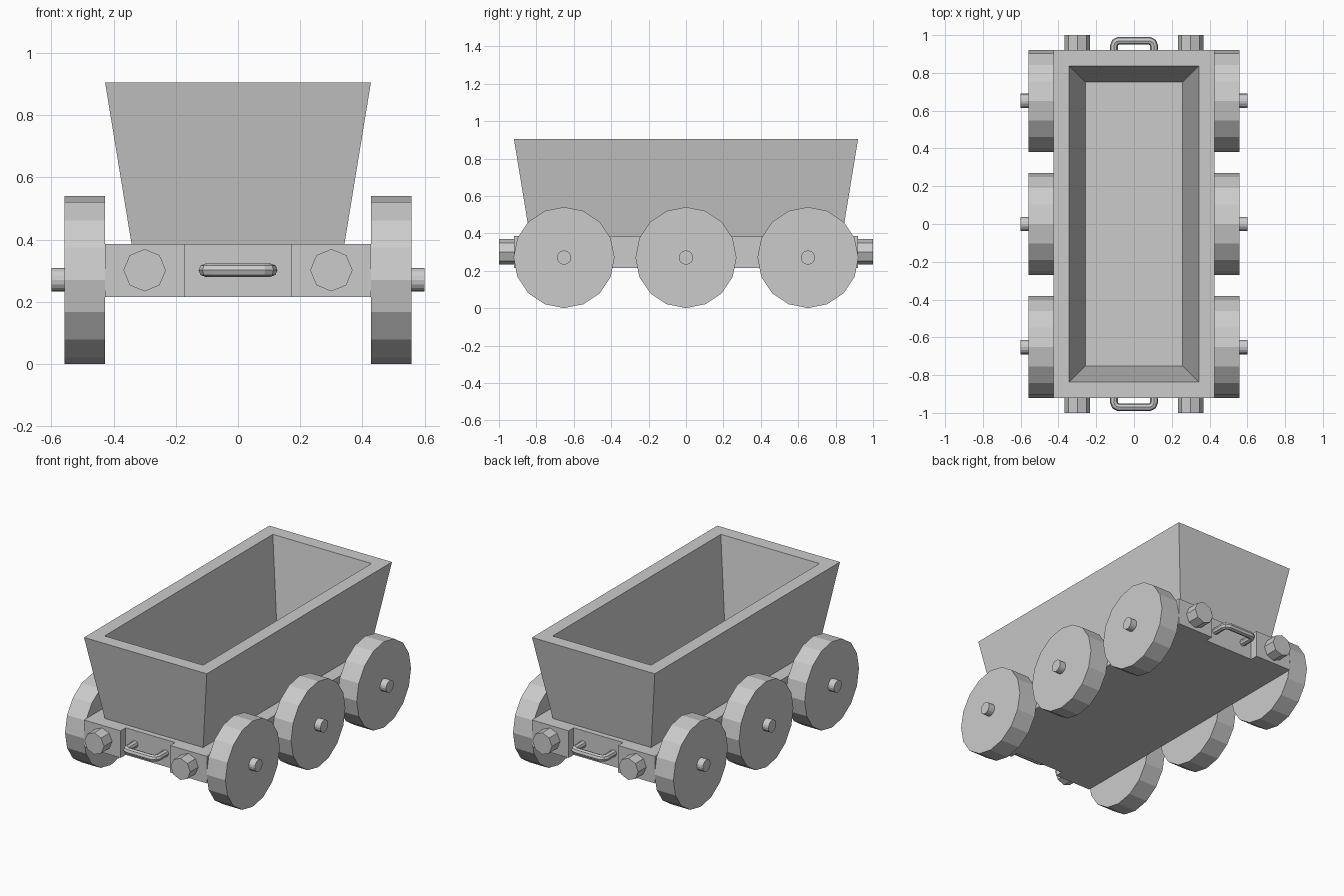
import bpy, bmesh
from math import pi

if "Cube" in bpy.data.objects:
    bpy.data.objects.remove(bpy.data.objects["Cube"])


def make_object(name, bm):
    bmesh.ops.recalc_face_normals(bm, faces=bm.faces)
    mesh = bpy.data.meshes.new(name)
    bm.to_mesh(mesh)
    bm.free()
    obj = bpy.data.objects.new(name, mesh)
    bpy.context.collection.objects.link(obj)
    return obj


def rectangle(bm, x, y, z):
    return [bm.verts.new((sx * x, sy * y, z))
            for sx, sy in ((-1, -1), (1, -1), (1, 1), (-1, 1))]


def cylinder(name, sides, radius, depth, location, rotation):
    bpy.ops.mesh.primitive_cylinder_add(vertices=sides, radius=radius, depth=depth,
                                        location=location, rotation=rotation)
    bpy.context.object.name = name


# Tapered hopper: outer bottom, outer rim, inner rim, inner floor
bm = bmesh.new()
rings = [rectangle(bm, *r) for r in ((0.342, 0.835, 0.386), (0.427, 0.92, 0.905),
                                     (0.343, 0.836, 0.905), (0.257, 0.752, 0.392))]
for a, b in zip(rings, rings[1:]):
    for i in range(4):
        j = (i + 1) % 4
        bm.faces.new((a[i], a[j], b[j], b[i]))
bm.faces.new(rings[0])
bm.faces.new(rings[-1])
make_object("hopper", bm)

# Chassis slab with a recess in the middle of each end
W, L, N, D = 0.427, 0.92, 0.172, 0.05
end = [(-W, -L), (-N, -L), (-N, -L + D), (N, -L + D), (N, -L), (W, -L)]
outline = end + [(-x, -y) for x, y in end]
bm = bmesh.new()
base = bm.faces.new([bm.verts.new((x, y, 0.216)) for x, y in outline])
top = bmesh.ops.extrude_face_region(bm, geom=[base], use_keep_orig=True)
bmesh.ops.translate(bm, vec=(0, 0, 0.17),
                    verts=[v for v in top["geom"] if isinstance(v, bmesh.types.BMVert)])
make_object("chassis", bm)

# Wheels and axles
for row, y in (("front", -0.652), ("middle", 0), ("rear", 0.652)):
    cylinder(row + "_axle", 16, 0.038, 1.2, (0, y, 0.271), (0, pi / 2, 0))
    for side, s in (("left", -1), ("right", 1)):
        cylinder(f"{row}_{side}_wheel", 16, 0.27, 0.131,
                 (s * 0.4925, y, 0.271), (0, pi / 2, 0))

# Buffers and pull handles at both ends
for place, s in (("front", -1), ("rear", 1)):
    for side, x in (("left", -0.3), ("right", 0.3)):
        cylinder(f"{place}_{side}_buffer", 8, 0.068, 0.1,
                 (x, s * 0.95, 0.302), (pi / 2, 0, 0))
    curve = bpy.data.curves.new(place + "_handle", 'CURVE')
    curve.dimensions = '3D'
    curve.bevel_depth = 0.021
    curve.bevel_resolution = 2
    curve.use_fill_caps = True
    half = [(0.106, 0.85), (0.106, 0.945), (0.099, 0.962), (0.082, 0.97)]
    path = half + [(-x, y) for x, y in reversed(half)]
    spline = curve.splines.new('POLY')
    spline.points.add(len(path) - 1)
    spline.use_smooth = False
    for p, (x, y) in zip(spline.points, path):
        p.co = (x, s * y, 0.302, 1)
    bpy.context.collection.objects.link(bpy.data.objects.new(place + "_handle", curve))
